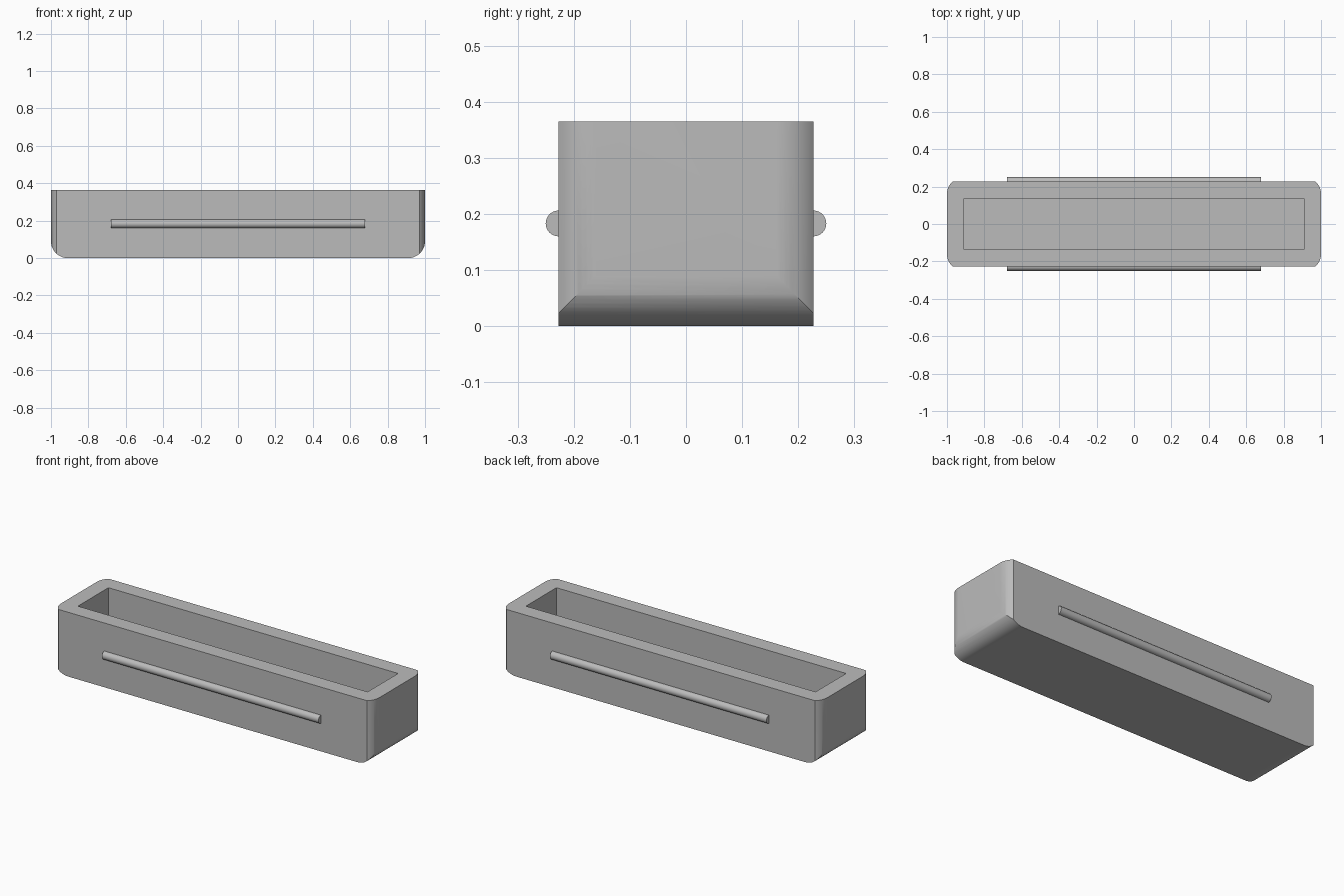
import bpy, bmesh, math
from mathutils import Vector

cube = bpy.data.objects.get("Cube")
if cube:
    bpy.data.objects.remove(cube, do_unlink=True)

LENGTH, HALF_Y, HEIGHT = 1.0, 0.227, 0.365   # half length, half width, height
WALL = 0.09                                  # wall thickness and rounding radius
ROD_R, ROD_HALF, ROD_Z = 0.023, 0.68, 0.183

grey = bpy.data.materials.new("plain grey")
grey.use_nodes = True
grey.diffuse_color = (0.5, 0.5, 0.5, 1)
grey.node_tree.nodes["Principled BSDF"].inputs["Base Color"].default_value = (0.5, 0.5, 0.5, 1)


def prism(name, points, direction):
    """Extrude a closed outline along a direction."""
    bm = bmesh.new()
    face = bm.faces.new([bm.verts.new(p) for p in points])
    top = bmesh.ops.extrude_face_region(bm, geom=[face])
    verts = [v for v in top["geom"] if isinstance(v, bmesh.types.BMVert)]
    bmesh.ops.translate(bm, verts=verts, vec=Vector(direction))
    bmesh.ops.recalc_face_normals(bm, faces=bm.faces)
    mesh = bpy.data.meshes.new(name)
    bm.to_mesh(mesh)
    bm.free()
    mesh.materials.append(grey)
    obj = bpy.data.objects.new(name, mesh)
    bpy.context.collection.objects.link(obj)
    return obj


def arc(end, steps=16):
    """Points of a rounding that starts tangent to the end wall."""
    angles = [end * i / steps for i in range(steps + 1)]
    return [(LENGTH - WALL + WALL * math.cos(a), WALL * math.sin(a)) for a in angles]


def activate(obj):
    bpy.ops.object.select_all(action="DESELECT")
    obj.select_set(True)
    bpy.context.view_layer.objects.active = obj


def boolean(obj, cutter, operation):
    mod = obj.modifiers.new(operation.lower(), "BOOLEAN")
    mod.object, mod.operation, mod.solver = cutter, operation, "EXACT"
    activate(obj)
    bpy.ops.object.modifier_apply(modifier=mod.name)
    bpy.data.objects.remove(cutter, do_unlink=True)


# Trough plan: end corners curve in and meet the long sides at a crease
end_angle = math.acos(0.06 / WALL)
centre_y = HALF_Y - WALL * math.sin(end_angle)
corner = [(x, centre_y + y) for x, y in arc(end_angle)]
right = [(x, -y) for x, y in reversed(corner)] + corner
plan = right + [(-x, -y) for x, y in right]
trough = prism("trough", [(x, y, 0) for x, y in plan], (0, 0, HEIGHT))

# Rounded lower ends
lower = [(x, WALL - z) for x, z in arc(math.pi / 2)]
side = [(LENGTH, HEIGHT + 0.1)] + lower
profile = side + [(-x, z) for x, z in reversed(side)]
envelope = prism("end_rounding", [(x, -0.4, z) for x, z in profile], (0, 0.8, 0))
boolean(trough, envelope, "INTERSECT")

# Open cavity
cx, cy = LENGTH - WALL, HALF_Y - WALL
cavity = prism("cavity", [(-cx, -cy, WALL), (cx, -cy, WALL), (cx, cy, WALL), (-cx, cy, WALL)],
               (0, 0, HEIGHT))
boolean(trough, cavity, "DIFFERENCE")
activate(trough)
bpy.ops.object.shade_smooth_by_angle(angle=math.radians(30))

# Half-round grip rail on each long side
for name, s in (("front_rail", -1), ("back_rail", 1)):
    ring = [(-ROD_HALF, s * (HALF_Y + ROD_R * math.sin(a)), ROD_Z + ROD_R * math.cos(a))
            for a in (math.pi * i / 20 for i in range(21))]
    rail = prism(name, ring, (2 * ROD_HALF, 0, 0))
    activate(rail)
    bpy.ops.object.shade_smooth_by_angle(angle=math.radians(30))
